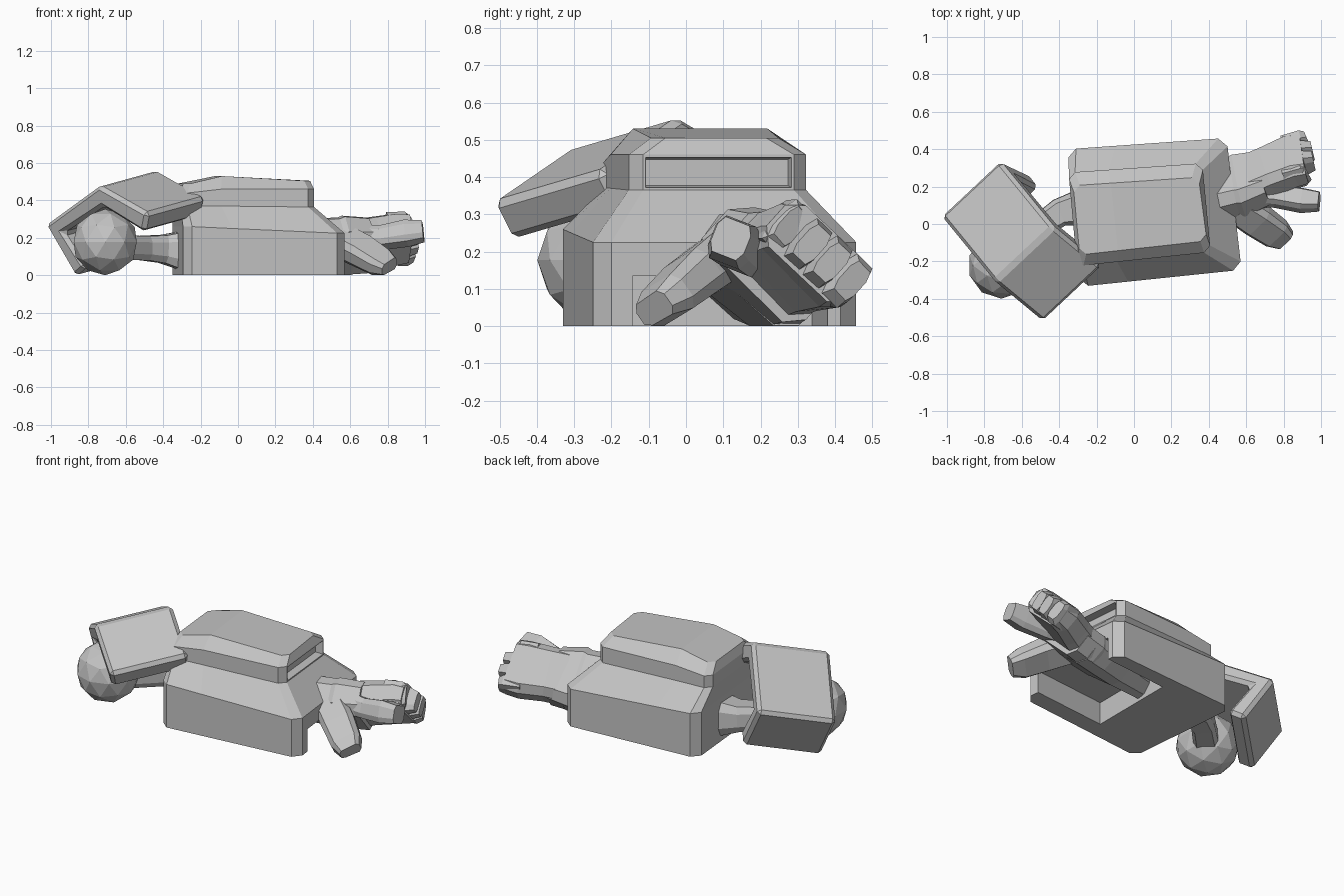
import bpy, bmesh, math
from mathutils import Vector

cube = bpy.data.objects.get("Cube")
if cube:
    bpy.data.objects.remove(cube)

grey = bpy.data.materials.new("plain grey")
grey.use_nodes = True
grey.diffuse_color = (0.55, 0.55, 0.55, 1)
grey.node_tree.nodes["Principled BSDF"].inputs["Base Color"].default_value = grey.diffuse_color

# Chamfered block section shared by the palm, fingers and thumb
BLOCK = [(1, 0.5), (0.72, 1), (-0.72, 1), (-1, 0.5), (-1, -0.5), (-0.72, -1), (0.72, -1), (1, -0.5)]


def finish(name, bm, bevel=0.0):
    bmesh.ops.recalc_face_normals(bm, faces=bm.faces)
    mesh = bpy.data.meshes.new(name)
    bm.to_mesh(mesh)
    bm.free()
    mesh.materials.append(grey)
    ob = bpy.data.objects.new(name, mesh)
    bpy.context.collection.objects.link(ob)
    if bevel:
        mod = ob.modifiers.new("edge", "BEVEL")
        mod.width, mod.segments = bevel, 1
    return ob


def bridge(bm, rings):
    """Skin consecutive rings of points, returning the vertex rings."""
    loops = [[bm.verts.new(p) for p in r] for r in rings]
    for a, b in zip(loops, loops[1:]):
        for i in range(len(a)):
            j = (i + 1) % len(a)
            bm.faces.new((a[i], a[j], b[j], b[i]))
    return loops


def body_ring(corners, zl, zm, zr, cut):
    """Chamfered four-cornered outline with a midpoint on front and back."""
    c = [Vector(p) for p in corners]
    heights, pts = (zl, zr, zr, zl), []
    for i in range(4):
        for k in (i - 1, (i + 1) % 4):
            p = c[i] + (c[k] - c[i]).normalized() * cut
            pts.append((p.x, p.y, heights[i]))
        if i in (0, 2):
            m = c[i].lerp(c[i + 1], 0.3 if i == 0 else 0.7)
            pts.append((m.x, m.y, zm))
    return pts


def limb(name, path, width, depth, roll):
    """Tapered limb; each section spans width along a rolled axis and depth across it."""
    bm, rings = bmesh.new(), []
    path = [Vector(p) for p in path]
    for i, p in enumerate(path):
        t = (path[min(i + 1, len(path) - 1)] - path[max(i - 1, 0)]).normalized()
        w = Vector((0, math.cos(roll), math.sin(roll)))
        w = (w - t * w.dot(t)).normalized()
        n = t.cross(w)
        rings.append([p + w * width[i] * u + n * depth[i] * v for u, v in BLOCK])
    loops = bridge(bm, rings)
    bm.faces.new(loops[0])
    bm.faces.new(loops[-1])
    # keep everything above the floor
    for v in bm.verts:
        v.co.z = max(v.co.z, 0.002)
    return finish(name, bm)


# Main housing: wide base, sloped shoulder and raised upper box
base = [(-0.29, -0.335), (0.575, -0.245), (0.495, 0.46), (-0.355, 0.40)]
upper = [(-0.305, -0.225), (0.41, -0.15), (0.365, 0.325), (-0.35, 0.275)]
top = [(-0.29, -0.165), (0.39, -0.09), (0.345, 0.25), (-0.325, 0.205)]
bm = bmesh.new()
loops = bridge(bm, [
    body_ring(base, 0, 0, 0, 0.045),
    body_ring(base, 0.26, 0.25, 0.225, 0.045),
    body_ring(upper, 0.37, 0.37, 0.365, 0.035),
    body_ring(upper, 0.44, 0.46, 0.46, 0.035),
    body_ring(top, 0.49, 0.53, 0.505, 0.035),
])
bm.faces.new(loops[0])
cap = loops[-1]
bm.faces.new(cap[2:8])
bm.faces.new([cap[7], cap[8], cap[9], cap[0], cap[1], cap[2]])
bmesh.ops.recalc_face_normals(bm, faces=bm.faces)
# Recessed end of the upper box
end = [f for f in bm.faces if f.normal.x > 0.8 and 0.38 < f.calc_center_median().z < 0.47]
bmesh.ops.inset_individual(bm, faces=end, thickness=0.01)
bmesh.ops.inset_individual(bm, faces=end, thickness=0.008, depth=-0.045)
housing = finish("housing", bm)

# Hollow underside open toward the hand
bm = bmesh.new()
bmesh.ops.create_cube(bm, size=1)
for v in bm.verts:
    v.co = (0.08 + (v.co.x + 0.5) * 0.65, 0.115 + v.co.y * 0.53, v.co.z * 0.27)
    v.co.y += (v.co.x - 0.5) * 0.1
cutter = finish("cavity_cutter", bm)
cutter.hide_render = True
cutter.hide_viewport = True
cutter.display_type = "WIRE"
mod = housing.modifiers.new("cavity", "BOOLEAN")
mod.operation, mod.object, mod.solver = "DIFFERENCE", cutter, "EXACT"

# Bent cover plate: one profile swept along a tilted axis
sweep = Vector((0.315, 0.295, 0.087))
across = Vector((0.707, -0.707, 0))
rise = Vector((-0.15, -0.15, 0.98))
ridge = Vector((-0.745, -0.31, 0.477))
profile = [(0.335, -0.15), (0, 0), (-0.455, -0.215), (-0.29, -0.495),
           (-0.2, -0.445), (-0.325, -0.255), (0, -0.115), (0.285, -0.255)]
bm = bmesh.new()
near = [ridge + across * d + rise * h for d, h in profile]
a, b = bridge(bm, [near, [p + sweep for p in near]])
half = len(profile) // 2
for ring in (a, b):
    for i in range(half - 1):
        bm.faces.new((ring[i], ring[i + 1], ring[-2 - i], ring[-1 - i]))
bmesh.ops.dissolve_limit(bm, angle_limit=0.02, verts=bm.verts, edges=bm.edges)
finish("cover_plate", bm, 0.02)

# Faceted ball
bm = bmesh.new()
bmesh.ops.create_icosphere(bm, subdivisions=2, radius=0.177)
bmesh.ops.translate(bm, verts=bm.verts, vec=(-0.71, -0.222, 0.177))
finish("ball", bm)

# Neck between ball and housing
limb("neck", [(-0.66, -0.17, 0.15), (-0.5, -0.01, 0.145), (-0.4, 0.06, 0.14), (-0.27, 0.09, 0.13)],
     [0.07, 0.065, 0.075, 0.1], [0.065, 0.065, 0.075, 0.11], 0)

# Forearm and cuff emerging from the hollow
ROLL = math.radians(-42)
limb("forearm", [(0.06, 0.12, 0.12), (0.3, 0.15, 0.13), (0.45, 0.18, 0.14), (0.6, 0.215, 0.15)],
     [0.1, 0.16, 0.175, 0.17], [0.07, 0.1, 0.11, 0.105], ROLL)
limb("cuff", [(0.45, 0.185, 0.145), (0.56, 0.205, 0.15), (0.69, 0.245, 0.16)],
     [0.14, 0.18, 0.155], [0.08, 0.11, 0.1], ROLL)

# Broad mitt ending in four short fingertips
limb("mitt", [(0.63, 0.24, 0.16), (0.72, 0.28, 0.175), (0.84, 0.335, 0.19), (0.91, 0.35, 0.195)],
     [0.145, 0.145, 0.155, 0.15], [0.092, 0.09, 0.085, 0.076], ROLL)
step = Vector((0, math.cos(ROLL), math.sin(ROLL)))
for i, reach in enumerate((0.925, 0.96, 0.955, 0.93)):
    s = step * (i - 1.5) * 0.073
    limb("fingertip_%d" % (i + 1),
         [Vector((x, y, 0.195)) + s for x, y in ((0.8, 0.325), (0.9, 0.352), (reach, 0.365))],
         [0.038, 0.04, 0.032], [0.07, 0.072, 0.052], ROLL)

# Pointing finger and thumb
limb("pointing_finger", [(0.6, 0.17, 0.2), (0.76, 0.15, 0.2), (0.9, 0.125, 0.225), (0.99, 0.12, 0.235)],
     [0.07, 0.058, 0.06, 0.048], [0.06, 0.055, 0.062, 0.05], math.radians(-22))
limb("thumb", [(0.56, 0.09, 0.18), (0.66, 0.02, 0.13), (0.76, -0.05, 0.07), (0.81, -0.085, 0.045)],
     [0.09, 0.092, 0.084, 0.06], [0.07, 0.065, 0.055, 0.038], math.radians(35))
